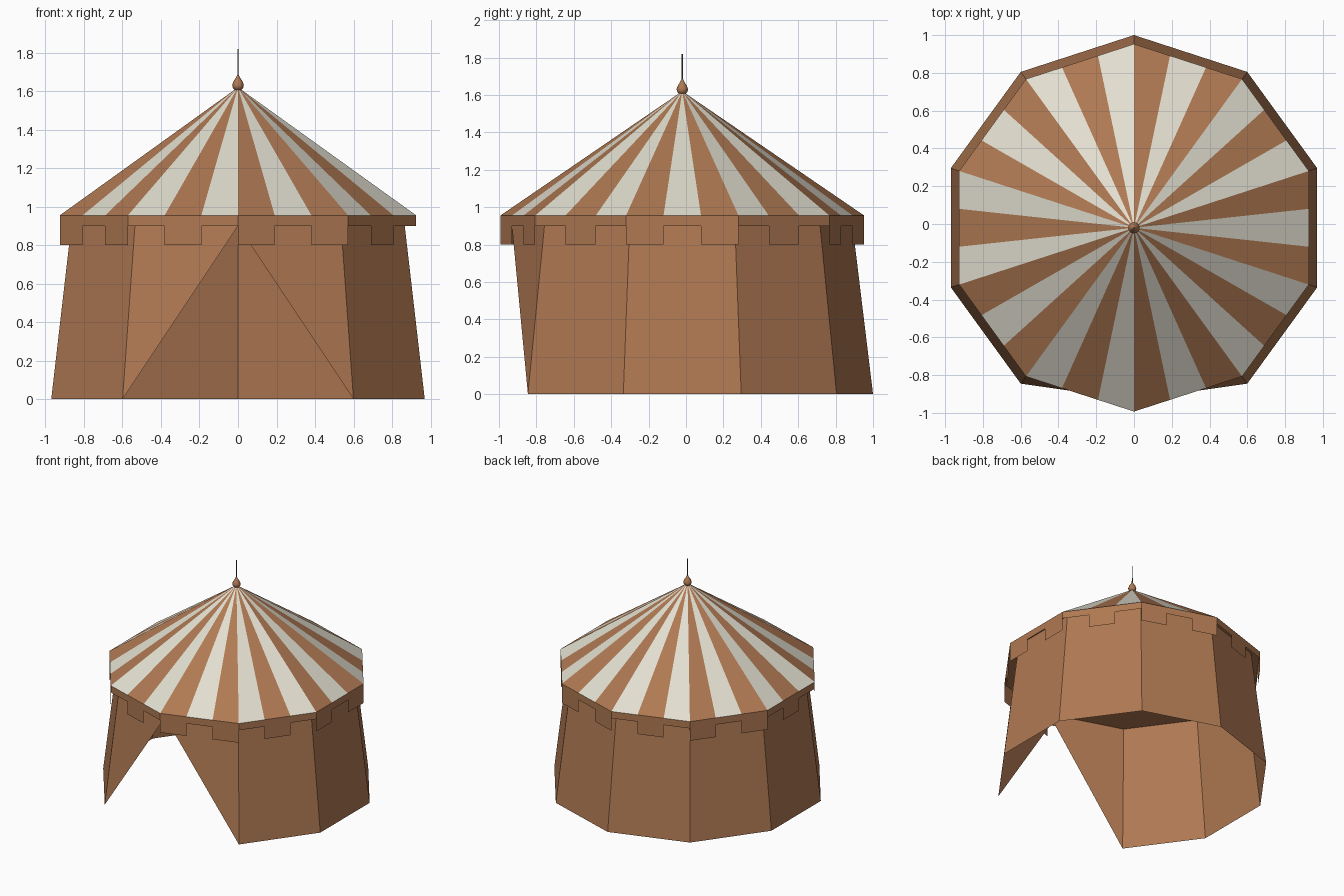
import bpy, bmesh, math

if "Cube" in bpy.data.objects:
    bpy.data.objects.remove(bpy.data.objects["Cube"])

CY = -0.02                       # tent axis in y
SIDES, SPLIT = 10, 3             # decagon, three stripes per side
EAVE_R, EAVE_Z, APEX_Z = 0.973, 0.955, 1.62


def material(name, rgb):
    m = bpy.data.materials.new(name)
    m.diffuse_color = (*rgb, 1)
    m.use_nodes = True
    m.node_tree.nodes["Principled BSDF"].inputs["Base Color"].default_value = m.diffuse_color
    return m


BROWN = material("brown canvas", (0.43, 0.19, 0.085))
CREAM = material("cream canvas", (0.76, 0.73, 0.63))
IRON = material("dark iron", (0.12, 0.11, 0.10))


def corner(k, r, z):
    a = math.radians(90 + 36 * k)
    return (r * math.cos(a), CY + r * math.sin(a), z)


def rim(i, r, z):
    """Point i of the decagon edge cut into thirds."""
    k, f = divmod(i, SPLIT)
    a, b = corner(k, r, z), corner(k + 1, r, z)
    t = f / SPLIT
    return tuple(p + (q - p) * t for p, q in zip(a, b))


def mesh_object(name, polys, mats, indices=None):
    bm = bmesh.new()
    for n, poly in enumerate(polys):
        f = bm.faces.new([bm.verts.new(p) for p in poly])
        f.material_index = indices[n] if indices else 0
    bmesh.ops.remove_doubles(bm, verts=bm.verts, dist=1e-5)
    me = bpy.data.meshes.new(name)
    bm.to_mesh(me)
    bm.free()
    for m in mats:
        me.materials.append(m)
    ob = bpy.data.objects.new(name, me)
    bpy.context.collection.objects.link(ob)
    return ob


def lathe(name, profile, mat, seg, smooth):
    polys = []
    for (r0, z0), (r1, z1) in zip(profile, profile[1:]):
        for s in range(seg):
            a, b = (2 * math.pi * t / seg for t in (s, s + 1))
            pts = [(r0, a, z0), (r0, b, z0), (r1, b, z1), (r1, a, z1)]
            if r0 == 0:
                pts.pop(1)
            elif r1 == 0:
                pts.pop(2)
            polys.append([(r * math.cos(t), CY + r * math.sin(t), z)
                          for r, t, z in pts])
    ob = mesh_object(name, polys, [mat])
    for f in ob.data.polygons:
        f.use_smooth = smooth
    return ob


# Sloping walls; the two front panels are cut into a triangular doorway
BASE_R, TOP_R, DOOR_Z = 1.02, 0.904, 0.90
door_top = corner(5, BASE_R + (TOP_R - BASE_R) * DOOR_Z / EAVE_Z, DOOR_Z)
walls = []
for k in range(SIDES):
    a0, b0 = corner(k, BASE_R, 0), corner(k + 1, BASE_R, 0)
    a1, b1 = corner(k, TOP_R, EAVE_Z), corner(k + 1, TOP_R, EAVE_Z)
    if k == 4:
        b0 = door_top
    if k == 5:
        a0 = door_top
    walls.append([a0, b0, b1, a1])
mesh_object("tent_walls", walls, [BROWN])

# Striped roof
N = SIDES * SPLIT
apex = (0, CY, APEX_Z)
mesh_object("striped_roof",
            [[rim(i, EAVE_R, EAVE_Z), rim(i + 1, EAVE_R, EAVE_Z), apex] for i in range(N)],
            [CREAM, BROWN], [i % 2 for i in range(N)])

# Ceiling closing the roof from below
mesh_object("roof_ceiling",
            [[corner(-k, EAVE_R, EAVE_Z - 0.003) for k in range(SIDES)]], [BROWN])

# Valance band with a hanging tooth under each brown stripe
valance = []
for i in range(N):
    levels = [EAVE_Z, 0.90] + ([0.80] if i % 2 else [])
    for hi, lo in zip(levels, levels[1:]):
        valance.append([rim(i, EAVE_R, lo), rim(i + 1, EAVE_R, lo),
                        rim(i + 1, EAVE_R, hi), rim(i, EAVE_R, hi)])
mesh_object("valance", valance, [BROWN])

# Teardrop finial and thin spike
lathe("finial", [(0, 1.600), (0.018, 1.606), (0.029, 1.620), (0.030, 1.634),
                 (0.023, 1.652), (0.011, 1.670), (0.004, 1.685), (0, 1.687)],
      BROWN, 16, True)
lathe("spike", [(0, 1.66), (0.004, 1.66), (0.003, 1.82), (0, 1.82)], IRON, 8, False)
